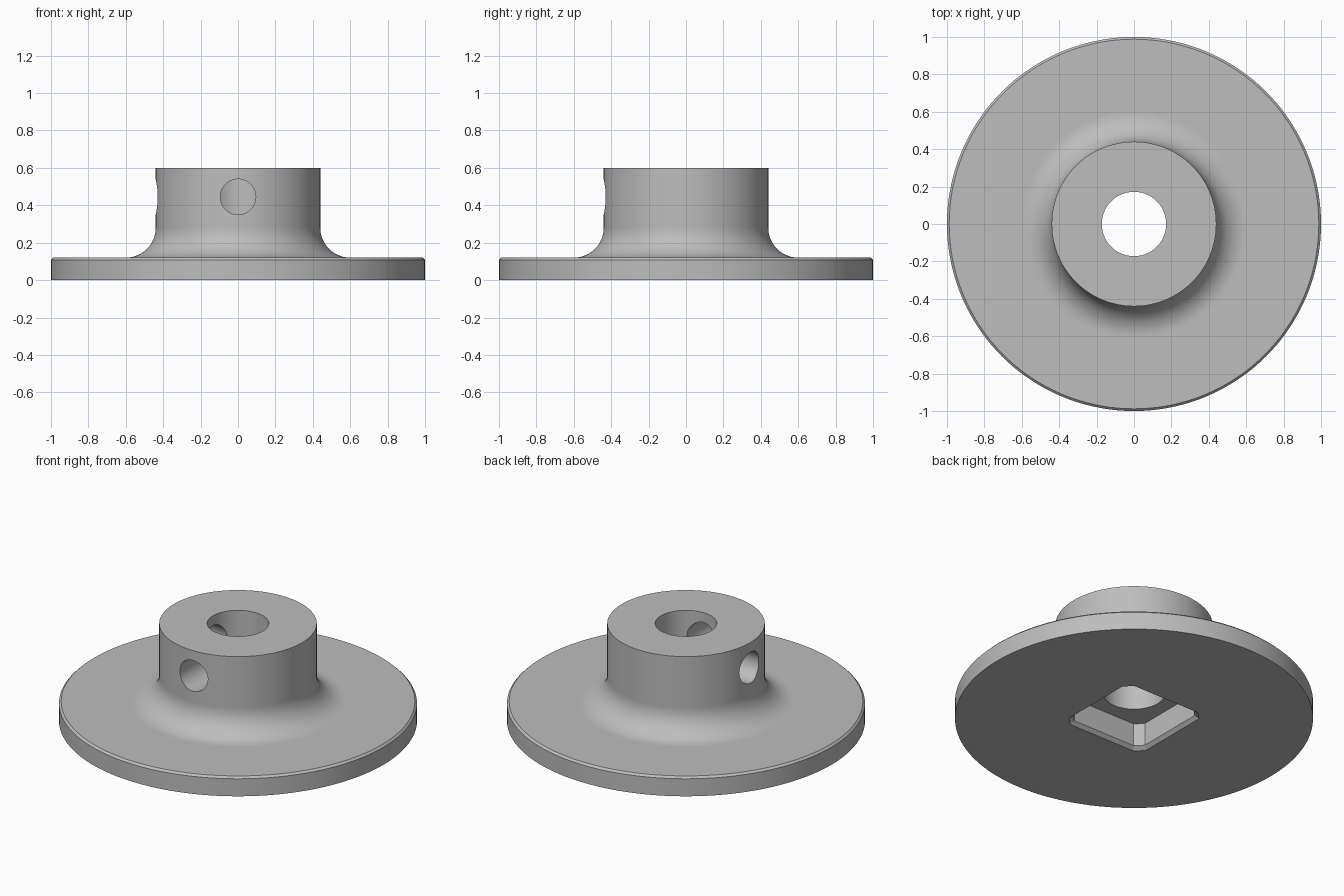
import bpy, bmesh, math
from mathutils import Matrix, Vector

old = bpy.data.objects.get("Cube")
if old:
    bpy.data.objects.remove(old, do_unlink=True)

SEGMENTS = 144
FLANGE_TOP, HUB_TOP = 0.12, 0.6
HUB_R, BORE_R = 0.44, 0.172
FILLET, BEVEL = 0.16, 0.012

grey = bpy.data.materials.new("plain_grey")
color = (0.51, 0.51, 0.51, 1)
grey.diffuse_color = color
grey.use_nodes = True
grey.node_tree.nodes["Principled BSDF"].inputs["Base Color"].default_value = color


def make_object(name, bm):
    bmesh.ops.recalc_face_normals(bm, faces=bm.faces)
    mesh = bpy.data.meshes.new(name)
    bm.to_mesh(mesh)
    bm.free()
    mesh.materials.append(grey)
    obj = bpy.data.objects.new(name, mesh)
    bpy.context.collection.objects.link(obj)
    return obj


def lathe(name, profile):
    """Spin a closed (radius, z) profile around the z axis."""
    bm = bmesh.new()
    verts = [bm.verts.new((r, 0, z)) for r, z in profile]
    edges = [bm.edges.new((a, b)) for a, b in zip(verts, verts[1:] + verts[:1])]
    bmesh.ops.spin(bm, geom=verts + edges, cent=(0, 0, 0), axis=(0, 0, 1),
                   angle=math.tau, steps=SEGMENTS, use_merge=True)
    bmesh.ops.remove_doubles(bm, verts=bm.verts, dist=1e-5)
    return make_object(name, bm)


def pocket_ring(half, cut, z):
    """Square outline with clipped corners."""
    ring = []
    for i in range(4):
        turn = Matrix.Rotation(i * math.pi / 2, 3, 'Z')
        ring += [turn @ Vector((half, half - cut, z)),
                 turn @ Vector((half - cut, half, z))]
    return ring


def pocket_cutter():
    bm = bmesh.new()
    rings = [[bm.verts.new(p) for p in pocket_ring(*args)] for args in
             ((0.30, 0.052, -0.02), (0.26, 0.044, 0.02), (0.26, 0.044, 0.16))]
    bm.faces.new(rings[0])
    bm.faces.new(rings[-1])
    for low, high in zip(rings, rings[1:]):
        for i in range(8):
            j = (i + 1) % 8
            bm.faces.new((low[i], low[j], high[j], high[i]))
    return make_object("pocket_cutter", bm)


def screw_hole_cutter(name, direction):
    """Cylinder from the bore out through one wall of the hub."""
    bm = bmesh.new()
    turn = direction.to_track_quat('Z', 'Y').to_matrix().to_4x4()
    place = Matrix.Translation(direction * 0.35 + Vector((0, 0, 0.445)))
    bmesh.ops.create_cone(bm, cap_ends=True, segments=64, radius1=0.095,
                          radius2=0.095, depth=0.6, matrix=place @ turn)
    return make_object(name, bm)


# Flange and hub in one turned body, with a fillet between them
fillet = []
for i in range(17):
    a = math.pi / 2 * i / 16
    fillet.append((HUB_R + FILLET * (1 - math.sin(a)),
                   FLANGE_TOP + FILLET * (1 - math.cos(a))))
profile = [(BORE_R, 0), (1, 0), (1, FLANGE_TOP - BEVEL), (1 - BEVEL, FLANGE_TOP),
           (HUB_R + FILLET + 0.01, FLANGE_TOP)]
profile += fillet
profile += [(HUB_R, FLANGE_TOP + FILLET + 0.005), (HUB_R, HUB_TOP), (BORE_R, HUB_TOP)]
body = lathe("flanged_hub", profile)

# Square pocket underneath and two set screw holes at right angles
cutters = [pocket_cutter(),
           screw_hole_cutter("front_hole_cutter", Vector((0, -1, 0))),
           screw_hole_cutter("right_hole_cutter", Vector((-1, 0, 0)))]

bpy.ops.object.select_all(action='DESELECT')
bpy.context.view_layer.objects.active = body
body.select_set(True)
for cutter in cutters:
    cutter.hide_render = True
    mod = body.modifiers.new(cutter.name, 'BOOLEAN')
    mod.operation = 'DIFFERENCE'
    mod.solver = 'EXACT'
    mod.object = cutter
    bpy.ops.object.modifier_apply(modifier=mod.name)
    bpy.data.objects.remove(cutter, do_unlink=True)

bpy.ops.object.shade_smooth_by_angle(angle=math.radians(30))
